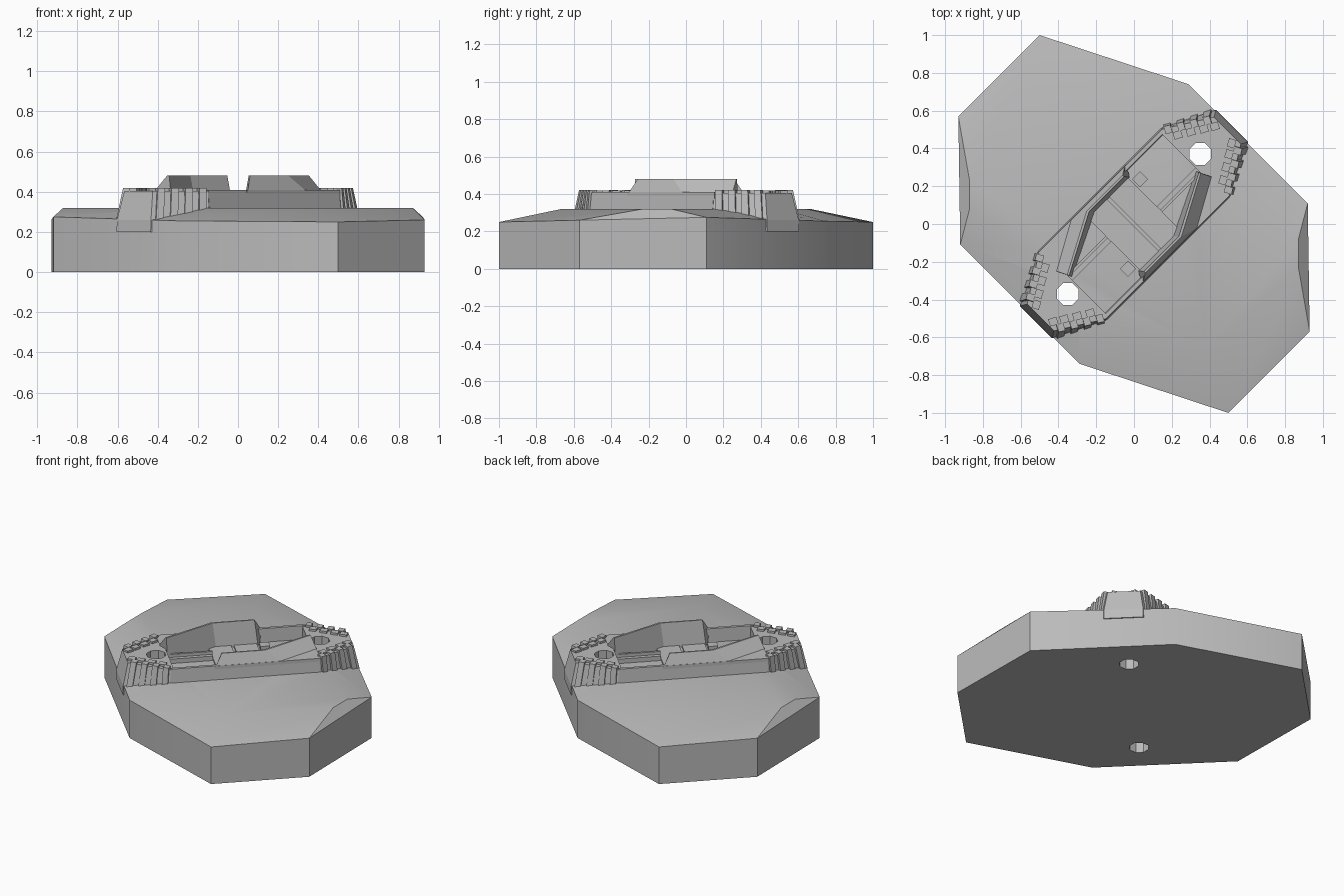
import bpy, bmesh, math
from mathutils import Matrix, Vector

if "Cube" in bpy.data.objects:
    bpy.data.objects.remove(bpy.data.objects["Cube"], do_unlink=True)

grey = bpy.data.materials.new("stone_grey")
grey.use_nodes = True
grey.diffuse_color = (0.5, 0.5, 0.5, 1)
grey.node_tree.nodes["Principled BSDF"].inputs["Base Color"].default_value = (0.5, 0.5, 0.5, 1)

HALF_TURN = Matrix.Rotation(math.pi, 4, "Z")
DIAGONAL = Matrix.Rotation(math.pi / 4, 4, "Z")


def finish(name, bm, twin=True):
    """Repeat by a half turn, lay along the diagonal and make the object."""
    bmesh.ops.remove_doubles(bm, verts=bm.verts, dist=0.0005)
    if twin:
        copy = bmesh.ops.duplicate(bm, geom=bm.verts[:] + bm.edges[:] + bm.faces[:])
        verts = [g for g in copy["geom"] if isinstance(g, bmesh.types.BMVert)]
        bmesh.ops.transform(bm, matrix=HALF_TURN, verts=verts)
    bmesh.ops.transform(bm, matrix=DIAGONAL, verts=bm.verts)
    bmesh.ops.recalc_face_normals(bm, faces=bm.faces)
    mesh = bpy.data.meshes.new(name)
    bm.to_mesh(mesh)
    bm.free()
    mesh.materials.append(grey)
    obj = bpy.data.objects.new(name, mesh)
    bpy.context.collection.objects.link(obj)
    return obj


def loft(bm, rings):
    """Closed solid through rings of equal length."""
    rows = [[bm.verts.new(p) for p in ring] for ring in rings]
    for a, b in zip(rows, rows[1:]):
        for i in range(len(a)):
            j = (i + 1) % len(a)
            bm.faces.new((a[i], a[j], b[j], b[i]))
    bm.faces.new(rows[0])
    bm.faces.new(rows[-1])


def box(bm, u0, u1, v0, v1, z0, z1):
    plan = [(u0, v0), (u1, v0), (u1, v1), (u0, v1)]
    loft(bm, [[(u, v, z) for u, v in plan] for z in (z0, z1)])


def activate(obj):
    bpy.ops.object.select_all(action="DESELECT")
    obj.select_set(True)
    bpy.context.view_layer.objects.active = obj


# Slab: vertical sides with a gently sloping skirt up to the flat top
rim = [Vector(p) for p in ((.728, -.573, .275), (.728, .318, .255),
                           (.354, 1.06, .25), (-.255, 1.06, .26))]
crest = [Vector((u, v, .32)) for u, v in ((.47, -.26), (.47, .26), (.2, .74),
                                          (-.453, .778), (-.559, .672))]
rim += [HALF_TURN @ p for p in rim]
crest += [HALF_TURN @ p for p in crest]
bm = bmesh.new()
R = [bm.verts.new(p) for p in rim]
F = [bm.verts.new((p.x, p.y, 0)) for p in rim]
C = [bm.verts.new(p) for p in crest]
for i in range(8):
    j = (i + 1) % 8
    bm.faces.new((F[i], F[j], R[j], R[i]))
    c = i + i // 4
    bm.faces.new((R[i], R[j], C[(c + 1) % 10], C[c]))
for r, c in ((4, 4), (0, 9)):
    bm.faces.new((R[r], C[(c + 1) % 10], C[c]))
bm.faces.new(F)
bm.faces.new(C)
slab = finish("slab", bm, twin=False)
activate(slab)
bpy.ops.object.shade_smooth_by_angle(angle=math.radians(30))

# End towers with tapering sides
bm = bmesh.new()
loft(bm, [
    [(.44, -.26, .2), (.47, -.26, .2), (.735, -.12, .2), (.735, .12, .2), (.47, .26, .2), (.44, .26, .2)],
    [(.44, -.26, .26), (.47, -.26, .26), (.733, -.12, .26), (.733, .12, .26), (.47, .26, .26), (.44, .26, .26)],
    [(.44, -.25, .405), (.46, -.25, .405), (.7, -.1, .405), (.7, .1, .405), (.46, .25, .405), (.44, .25, .405)]])
towers = finish("end_towers", bm)

# Eight-sided shafts cut right through both ends
bm = bmesh.new()
bmesh.ops.create_cone(bm, cap_ends=True, segments=8, radius1=.062, radius2=.062, depth=2,
                      matrix=Matrix.Translation((.51, .014, 0)) @ Matrix.Rotation(math.pi / 8, 4, "Z"))
cutter = finish("shaft_cutter", bm)
cutter.hide_render = True
for obj in (slab, towers):
    mod = obj.modifiers.new("shafts", "BOOLEAN")
    mod.operation, mod.solver, mod.object = "DIFFERENCE", "EXACT", cutter
    activate(obj)
    bpy.ops.object.modifier_apply(modifier=mod.name)
bpy.data.objects.remove(cutter, do_unlink=True)

# Leaning ribs with stepped caps on the slanted tower sides
bm = bmesh.new()
low0, low1 = Vector((.47, .26, .25)), Vector((.735, .12, .25))
top0, top1 = Vector((.46, .25, .42)), Vector((.7, .1, .42))
along = (low1 - low0).normalized()
out = Vector((-along.y, along.x, 0))
for side in (1, -1):
    for k in range(4):
        t0, t1 = .04 + .25 * k, .17 + .25 * k
        ring = []
        for a, b in ((low0, low1), (top0, top1)):
            p, q = a.lerp(b, t0), a.lerp(b, t1)
            ring.append([p + out * .012, q + out * .012, q - out * .03, p - out * .03])
        loft(bm, [[(p.x, p.y * side, p.z) for p in r] for r in ring])
        p = top0.lerp(top1, min(t1, .88)) - out * .05
        cap = [p - out * .02, p + along * .045 - out * .02, p + along * .045 + out * .02, p + out * .02]
        loft(bm, [[(c.x, c.y * side, z) for c in cap] for z in (.39, .418)])
finish("tower_ribs", bm)

# Long parapets joining the towers
bm = bmesh.new()
loft(bm, [[(u, -.26, .3), (u, -.25, .41), (u, -.23, .41), (u, -.225, .3)] for u in (-.46, .46)])
finish("parapets", bm)

# Raised shields that bend inward over the trench
bm = bmesh.new()
loft(bm, [
    [(-.19, -.252, .3), (-.19, -.252, .41), (-.18, -.25, .41), (-.14, -.225, .48), (-.14, -.215, .48), (-.16, -.19, .3)],
    [(.22, -.252, .3), (.22, -.252, .41), (.22, -.25, .41), (.13, -.225, .48), (.12, -.215, .48), (.1, -.19, .3)],
    [(.467, -.252, .3), (.467, -.252, .41), (.467, -.113, .41), (.44, -.06, .48), (.435, -.05, .48), (.43, -.03, .3)]])
finish("shields", bm)

# Trench floor plate, low dividers and small floor blocks
bm = bmesh.new()
box(bm, .008, .15, -.2, .2, .3, .33)
finish("floor_plates", bm)
bm = bmesh.new()
box(bm, .15, .45, -.06, -.045, .3, .37)
box(bm, .15, .45, -.045, -.02, .3, .35)
finish("dividers", bm)
bm = bmesh.new()
box(bm, .16, .22, .115, .175, .3, .345)
finish("floor_blocks", bm)
